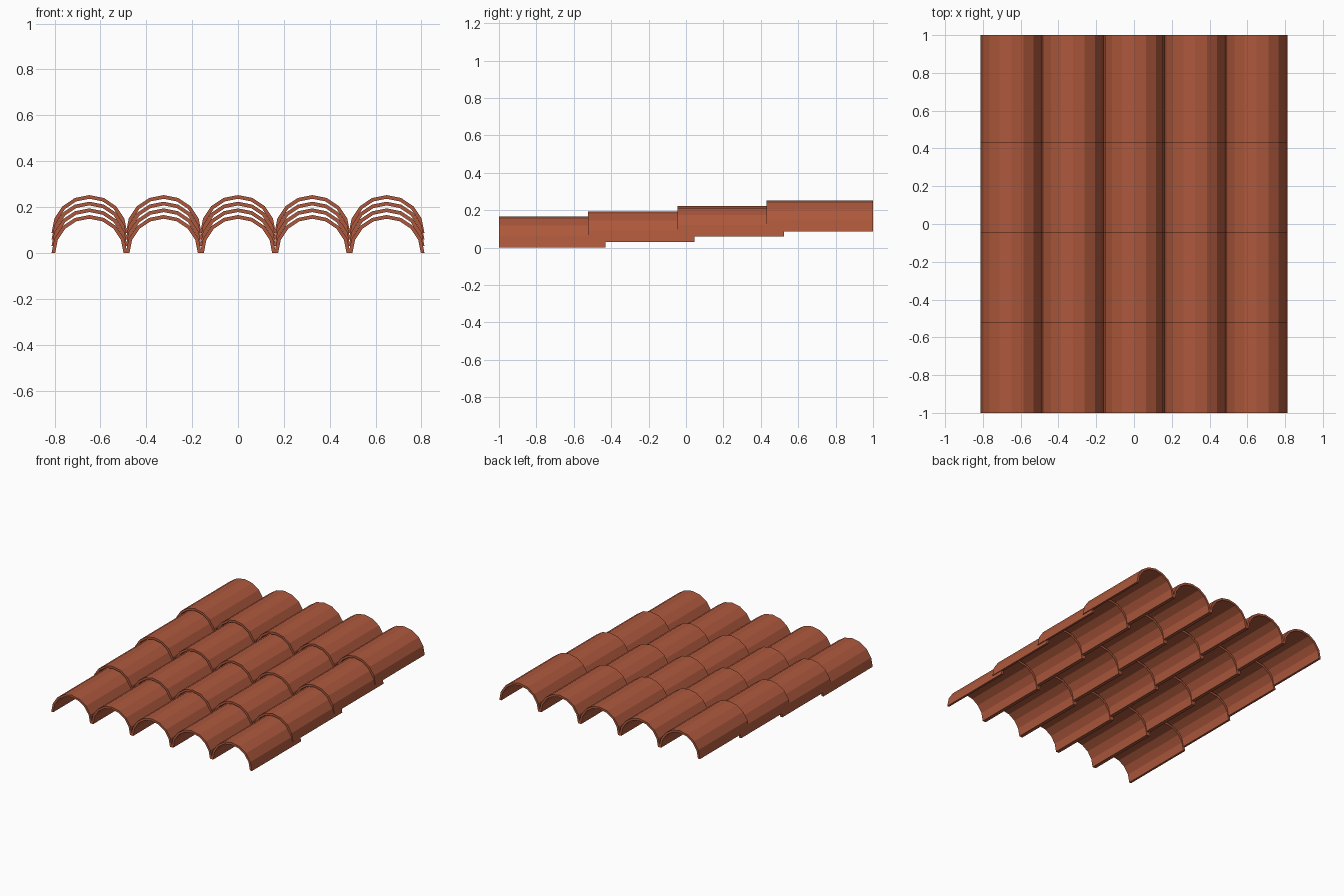
import bpy, bmesh, math

if "Cube" in bpy.data.objects:
    bpy.data.objects.remove(bpy.data.objects["Cube"])

COLS, ROWS, SEGS = 5, 4, 8
PITCH = 0.324                 # column spacing
R_OUT, R_IN = 0.165, 0.149    # barrel tile radii
LENGTH = 0.57
STEP_Y = (2 - LENGTH) / (ROWS - 1)
STEP_Z = 0.029                # each course sits higher than the last

clay = bpy.data.materials.new("terracotta")
clay.diffuse_color = (0.42, 0.098, 0.045, 1)
clay.use_nodes = True
clay.node_tree.nodes["Principled BSDF"].inputs["Base Color"].default_value = clay.diffuse_color

# One half-round tile: arch cross-section extruded along y
bm = bmesh.new()
rings = []
for y in (0, LENGTH):
    ring = []
    for r in (R_OUT, R_IN):
        ring.append([bm.verts.new((r * math.cos(math.pi * i / SEGS), y,
                                   r * math.sin(math.pi * i / SEGS)))
                     for i in range(SEGS + 1)])
    rings.append(ring)
(fo, fi), (bo, bi) = rings
for i in range(SEGS):
    j = i + 1
    for quad in ((fo[i], fo[j], bo[j], bo[i]), (fi[i], fi[j], bi[j], bi[i]),
                 (fo[i], fo[j], fi[j], fi[i]), (bo[i], bo[j], bi[j], bi[i])):
        bm.faces.new(quad)
for i in (0, SEGS):           # feet
    bm.faces.new((fo[i], bo[i], bi[i], fi[i]))
bmesh.ops.recalc_face_normals(bm, faces=bm.faces)
mesh = bpy.data.meshes.new("roof_tile")
bm.to_mesh(mesh)
bm.free()
mesh.materials.append(clay)

# Lay the overlapping courses
for row in range(ROWS):
    for col in range(COLS):
        tile = bpy.data.objects.new(f"roof_tile_{row + 1}_{col + 1}", mesh)
        tile.location = ((col - (COLS - 1) / 2) * PITCH, -1 + row * STEP_Y, row * STEP_Z)
        bpy.context.collection.objects.link(tile)
